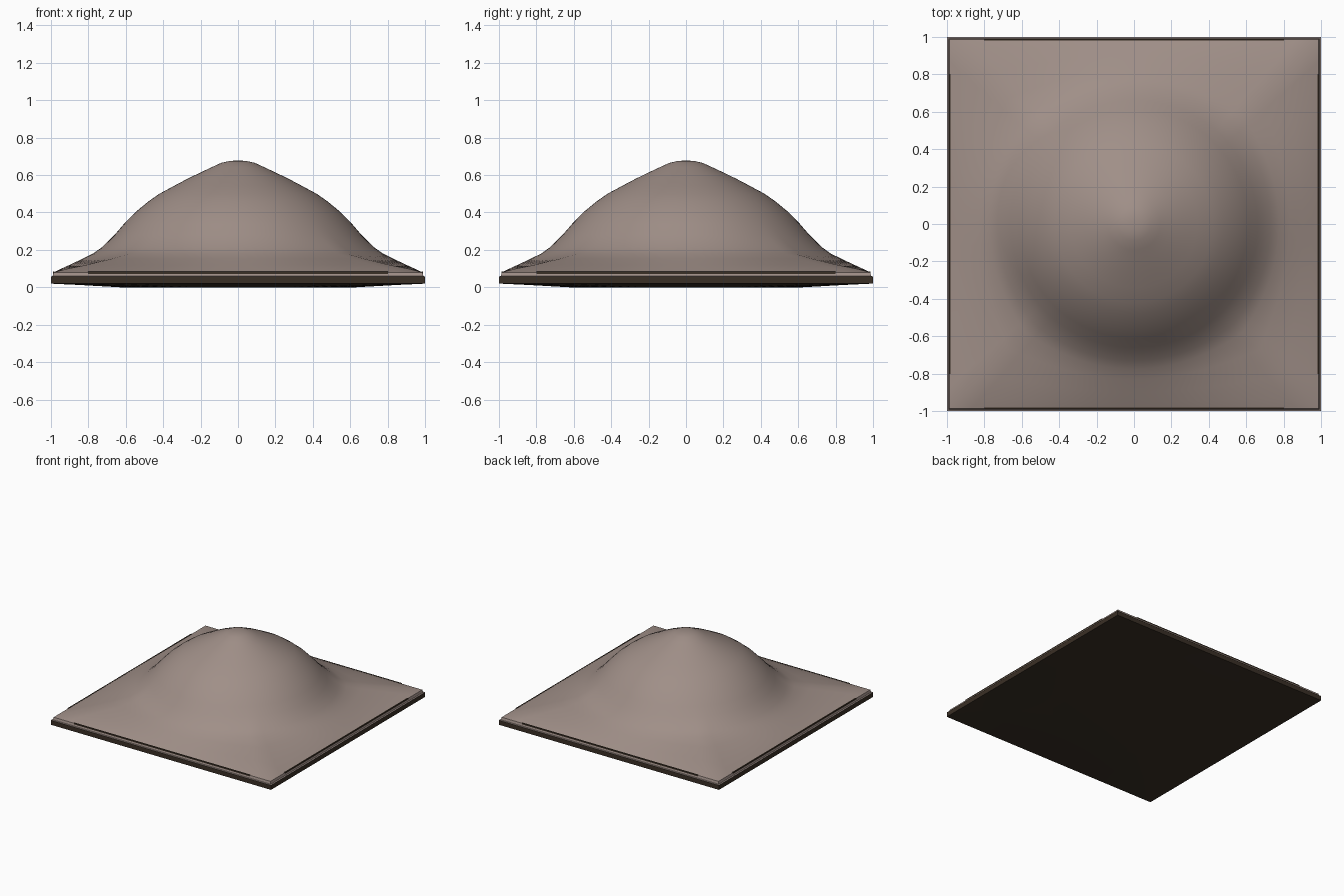
import bpy, bmesh, math

if "Cube" in bpy.data.objects:
    bpy.data.objects.remove(bpy.data.objects["Cube"])

SEG = 96  # divisible by 8 so square rings keep true corners


def material(name, rgb):
    m = bpy.data.materials.new(name)
    m.diffuse_color = (*rgb, 1)
    m.use_nodes = True
    m.node_tree.nodes["Principled BSDF"].inputs["Base Color"].default_value = m.diffuse_color
    return m


clay = material("warm grey clay", (0.35, 0.275, 0.245))
dark = material("dark brown", (0.042, 0.029, 0.019))


def ring_radius(a, r, square):
    """Blend from a circle (square=0) to a square (square=1)."""
    c = max(abs(math.cos(a)), abs(math.sin(a)))
    return r * ((1 - square) + square / c)


def loft(name, rings, mat, cap_first=False, cap_last=False, angle=30):
    """Skin a stack of (radius, z, squareness) rings."""
    bm = bmesh.new()
    loops = []
    for r, z, s in rings:
        loop = []
        for i in range(SEG):
            a = 2 * math.pi * i / SEG
            k = ring_radius(a, r, s)
            loop.append(bm.verts.new((k * math.cos(a), k * math.sin(a), z)))
        loops.append(loop)
    for upper, lower in zip(loops, loops[1:]):
        for i in range(SEG):
            j = (i + 1) % SEG
            bm.faces.new((upper[i], lower[i], lower[j], upper[j]))
    if cap_first:
        bm.faces.new(loops[0])
    if cap_last:
        bm.faces.new(loops[-1][::-1])
    me = bpy.data.meshes.new(name)
    bm.to_mesh(me)
    bm.free()
    me.materials.append(mat)
    ob = bpy.data.objects.new(name, me)
    bpy.context.collection.objects.link(ob)
    bpy.ops.object.select_all(action='DESELECT')
    ob.select_set(True)
    bpy.context.view_layer.objects.active = ob
    bpy.ops.object.shade_smooth_by_angle(angle=math.radians(angle))
    return ob


# Domed mound flowing into a square skirt
loft("mound", [
    (0.02, 0.677, 0), (0.05, 0.674, 0), (0.09, 0.665, 0), (0.14, 0.642, 0),
    (0.20, 0.614, 0), (0.27, 0.58, 0), (0.34, 0.543, 0), (0.42, 0.50, 0),
    (0.48, 0.458, 0), (0.55, 0.40, 0), (0.61, 0.338, 0), (0.66, 0.28, 0.02),
    (0.69, 0.25, 0.04), (0.73, 0.212, 0.08), (0.775, 0.18, 0.14),
    (0.83, 0.153, 0.35), (0.90, 0.12, 0.65), (0.95, 0.097, 0.9),
    (0.985, 0.08, 1), (0.99, 0.06, 1), (1.0, 0.058, 1),
], clay, cap_first=True)

# Thin dark slab with a slightly bulged underside
loft("base_slab", [
    (1.0, 0.058, 1), (1.0, 0.02, 1), (0.85, 0.013, 0.6), (0.62, 0.0, 0),
], dark, cap_last=True, angle=20)

# Dark edge of the slab showing through along each side of the skirt
for n in range(4):
    bpy.ops.mesh.primitive_cube_add(size=1)
    strip = bpy.context.object
    strip.name = "edge_strip"
    a = n * math.pi / 2
    strip.scale = (0.008, 1.6, 0.02)
    strip.rotation_euler.z = a
    strip.location = (0.983 * math.cos(a), 0.983 * math.sin(a), 0.074)
    strip.data.materials.append(dark)
